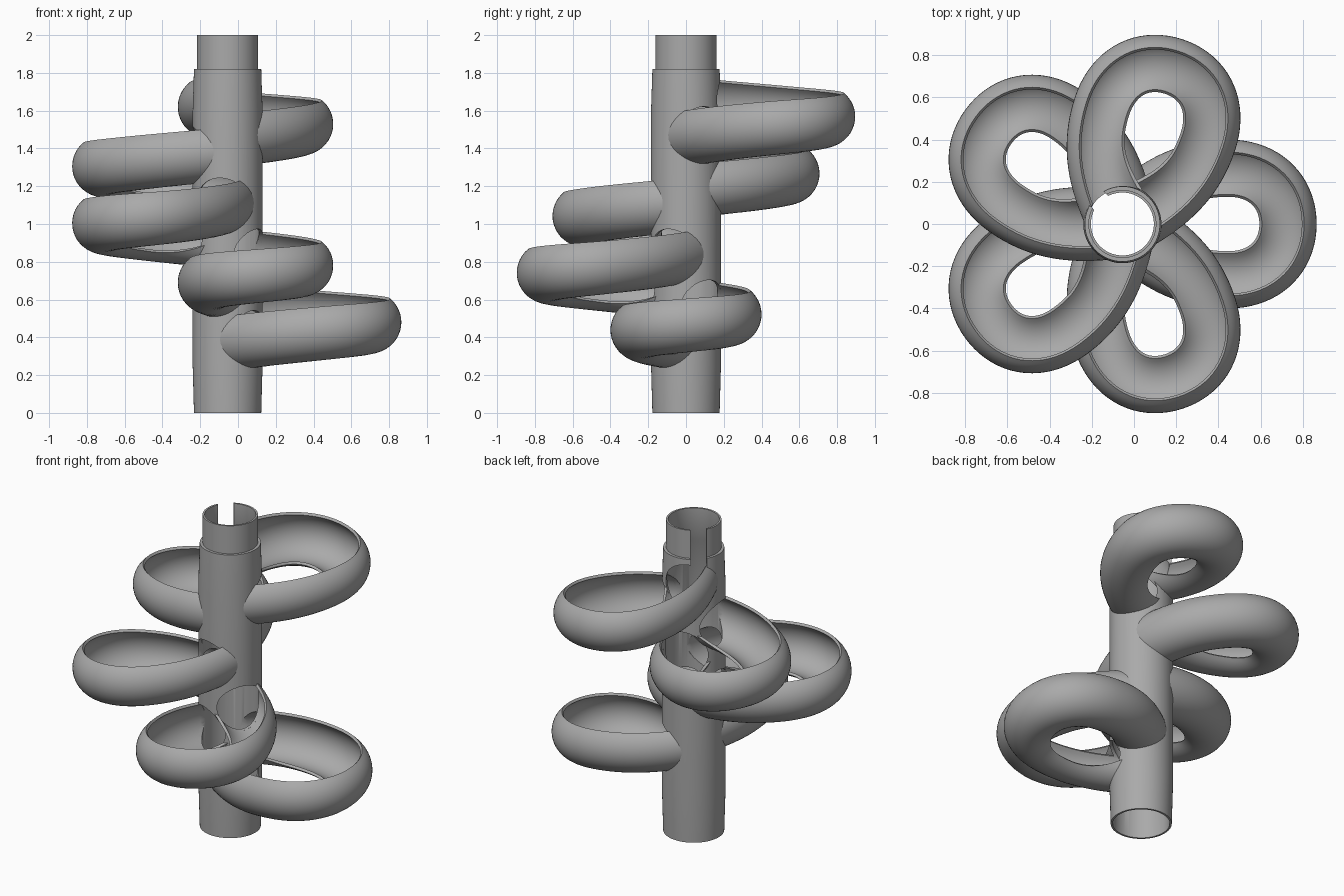
import bpy, bmesh
from math import sin, cos, pi, radians, tau
from mathutils import Vector, Matrix
from mathutils.geometry import interpolate_bezier

if "Cube" in bpy.data.objects:
    bpy.data.objects.remove(bpy.data.objects["Cube"])

AXIS = Vector((-0.055, 0, 0))   # column centre
LOOPS, RISE, DROP = 5, 0.27, 0.2
OUTER, INNER = 0.16, 0.143      # trough radii

grey = bpy.data.materials.new("plain_grey")
grey.use_nodes = True
grey.diffuse_color = (0.4, 0.4, 0.4, 1)
grey.node_tree.nodes["Principled BSDF"].inputs["Base Color"].default_value = (0.4, 0.4, 0.4, 1)


def sweep(name, rings, closed=False):
    """Skin a list of point rings; cap the ends unless closed."""
    bm = bmesh.new()
    rows = [[bm.verts.new(p) for p in ring] for ring in rings]
    n = len(rows[0])
    pairs = list(zip(rows, rows[1:])) + ([(rows[-1], rows[0])] if closed else [])
    for a, b in pairs:
        for i in range(n):
            j = (i + 1) % n
            bm.faces.new((a[i], a[j], b[j], b[i]))
    if not closed:
        bm.faces.new(rows[0])
        bm.faces.new(rows[-1])
    bmesh.ops.recalc_face_normals(bm, faces=bm.faces)
    mesh = bpy.data.meshes.new(name)
    bm.to_mesh(mesh)
    bm.free()
    mesh.materials.append(grey)
    obj = bpy.data.objects.new(name, mesh)
    bpy.context.collection.objects.link(obj)
    return obj


def cylinder(name, radius, low, high, sides=64):
    return sweep(name, [[AXIS + Vector((radius * cos(tau * i / sides), radius * sin(tau * i / sides), z))
                         for i in range(sides)] for z in (low, high)])


def cut(obj, cutter):
    mod = obj.modifiers.new("cut", "BOOLEAN")
    mod.operation, mod.solver, mod.object = "DIFFERENCE", "EXACT", cutter
    mod.use_self = True
    bpy.context.view_layer.objects.active = obj
    bpy.ops.object.modifier_apply(modifier=mod.name)


def finish(obj):
    bpy.ops.object.select_all(action="DESELECT")
    obj.select_set(True)
    bpy.context.view_layer.objects.active = obj
    bpy.ops.object.shade_smooth_by_angle(angle=radians(35))


# Teardrop plan of one loop, starting and ending on the column axis
def bez(a, b, c, d):
    return interpolate_bezier(*[Vector((*p, 0)) for p in (a, b, c, d)], 20)

half = bez((0, 0), (.18, .18), (.33, .24), (.5, .24))[:-1] + bez((.5, .24), (.66, .24), (.76, .14), (.76, 0))
plan = half + [Vector((p.x, -p.y, 0)) for p in reversed(half[:-1])]
lengths = [0]
for a, b in zip(plan, plan[1:]):
    lengths.append(lengths[-1] + (b - a).length)
share = [s / lengths[-1] for s in lengths]


def frames(k):
    """Centre, outward direction and progress along loop k."""
    turn = Matrix.Rotation(-k * tau / LOOPS, 3, "Z")
    out = []
    for i, p in enumerate(plan):
        t = plan[min(i + 1, len(plan) - 1)] - plan[max(i - 1, 0)]
        side = Vector((-t.y, t.x, 0)).normalized()
        z = 0.58 + RISE * k - DROP * share[i]
        out.append((AXIS + turn @ p + Vector((0, 0, z)), turn @ side, share[i]))
    return out


def ring_point(frame, radius, angle):
    c, side, _ = frame
    return c + side * (radius * cos(angle)) + Vector((0, 0, radius * sin(angle)))


def trough_section(frame, steps=22):
    """Banked half pipe whose inner wall rises toward the column."""
    near = max(0, 1 - min(frame[2], 1 - frame[2]) / 0.25)
    start, end = radians(51), radians(-134 - 50 * near * near)
    arc = [start + (end - start) * i / steps for i in range(steps + 1)]
    return ([ring_point(frame, OUTER, a) for a in arc]
            + [ring_point(frame, INNER, a) for a in reversed(arc)])


# Column: hollow lathe with a narrower collar on top
profile = [(.178, 0), (.185, .25), (.186, .9), (.185, 1.6), (.178, 1.82), (.161, 1.82), (.161, 2),
           (.149, 2), (.149, 1.8), (.166, 1.77), (.166, 0)]
column = sweep("column", [[AXIS + Vector((r * cos(tau * i / 96), r * sin(tau * i / 96), z)) for r, z in profile]
                          for i in range(96)], closed=True)

helpers = []
core = cylinder("core_cutter", 0.168, -0.5, 2.5)
helpers.append(core)

# Spiral troughs, and the openings they make in the column
for k in range(LOOPS):
    path = frames(k)
    trough = sweep(f"trough_{k + 1}", [trough_section(f) for f in path])
    cut(trough, core)
    finish(trough)
    for part in (path[:17], path[-17:]):
        bore = sweep("bore_cutter", [[ring_point(f, INNER, tau * i / 32) for i in range(32)] for f in part])
        cut(column, bore)
        helpers.append(bore)

# Entry slot down the collar
d = Vector((cos(radians(135)), sin(radians(135)), 0))
w = Vector((-d.y, d.x, 0)) * 0.047
slot = sweep("slot_cutter", [[AXIS + d * r + w * s + Vector((0, 0, z))
                              for r, s in ((.05, -1), (.3, -1), (.3, 1), (.05, 1))] for z in (1.65, 2.1)])
cut(column, slot)
helpers.append(slot)
finish(column)

for h in helpers:
    bpy.data.objects.remove(h)
